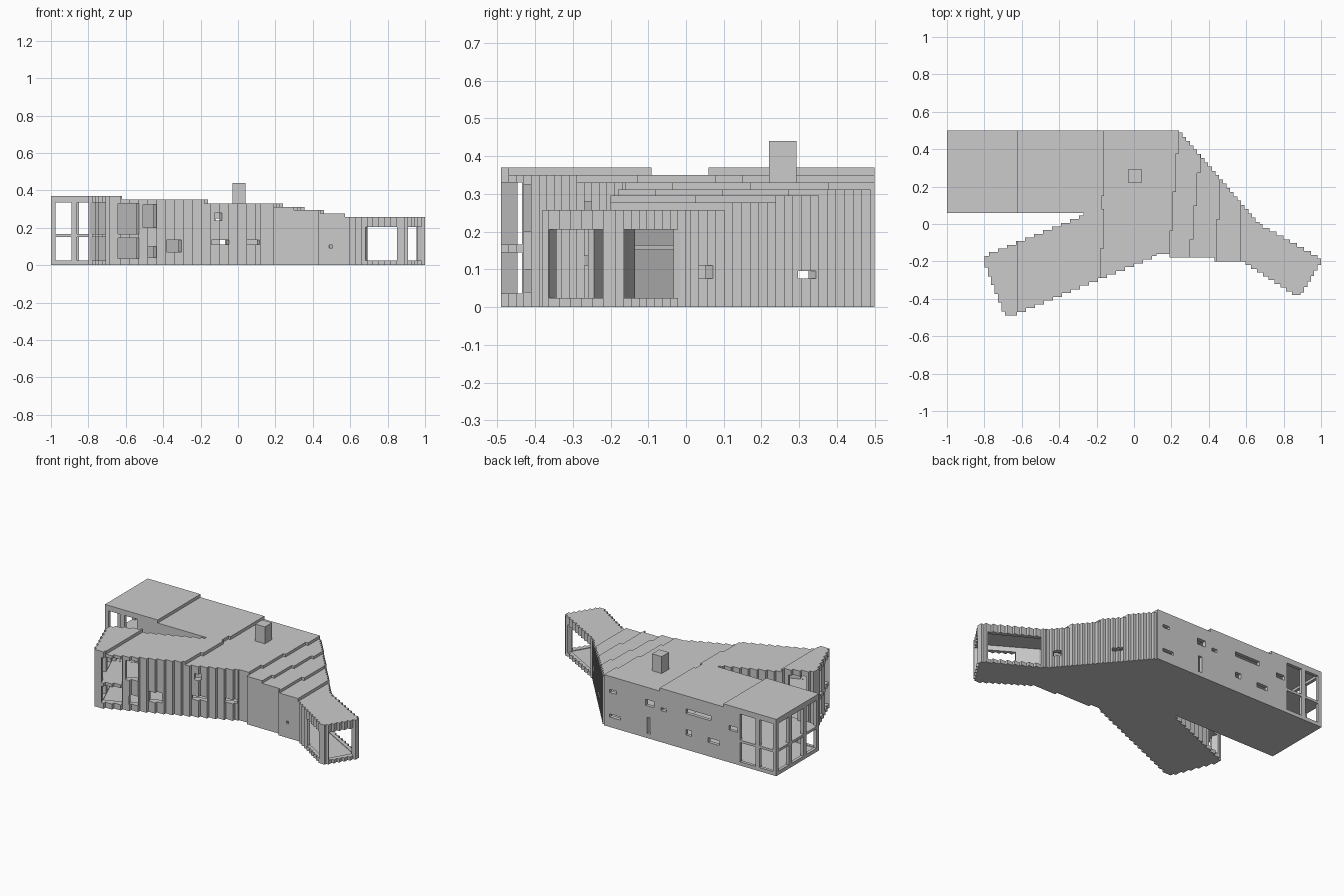
import bpy, bmesh, math

if "Cube" in bpy.data.objects:
    bpy.data.objects.remove(bpy.data.objects["Cube"])

STEP = 0.0196

def stairs(points, closed=False):
    """Turn slanted edges of a plan into small right-angled steps."""
    out = []
    ends = points[1:] + points[:1] if closed else points[1:]
    for (ax, ay), (bx, by) in zip(points, ends):
        dx, dy = bx - ax, by - ay
        n = round(min(abs(dx), abs(dy)) / STEP)
        out.append((ax, ay))
        for i in range(n):
            x, y = ax + dx * i / n, ay + dy * i / n
            sx, sy = dx / n, dy / n
            if abs(dx) >= abs(dy):
                out += [(x + sx / 2, y), (x + sx / 2, y + sy)]
            else:
                out += [(x, y + sy / 2), (x + sx, y + sy / 2)]
    if not closed:
        out.append(points[-1])
    return out

def add_prism(bm, plan, z0, z1):
    face = bm.faces.new([bm.verts.new((x, y, z0)) for x, y in plan])
    new = bmesh.ops.extrude_face_region(bm, geom=[face])["geom"]
    bmesh.ops.translate(bm, vec=(0, 0, z1 - z0),
                        verts=[v for v in new if isinstance(v, bmesh.types.BMVert)])

def make(name, prisms):
    bm = bmesh.new()
    for p in prisms:
        add_prism(bm, *p)
    bmesh.ops.recalc_face_normals(bm, faces=bm.faces[:])
    me = bpy.data.meshes.new(name)
    bm.to_mesh(me)
    bm.free()
    ob = bpy.data.objects.new(name, me)
    bpy.context.collection.objects.link(ob)
    return ob

def subtract(ob, cutter):
    m = ob.modifiers.new("cut", "BOOLEAN")
    m.operation, m.solver, m.object = "DIFFERENCE", "EXACT", cutter
    m.use_self = False
    bpy.context.view_layer.update()
    dg = bpy.context.evaluated_depsgraph_get()
    me = bpy.data.meshes.new_from_object(ob.evaluated_get(dg))
    ob.modifiers.clear()
    ob.data = me
    bpy.data.objects.remove(cutter)

# Plan of the outer walls and of the hollow inside
outline = [(-1, .5), (.24, .5), (.67, 0), (1, -.185), (1, -.205), (.89, -.38), (.86, -.38),
           (.58, -.2), (.43, -.2), (.43, -.18), (.19, -.18), (.19, -.16), (.12, -.16),
           (.12, -.17), (-.65, -.49), (-.69, -.49), (-.8, -.21), (-.8, -.17),
           (-.27, .045), (-.27, .06), (-1, .06)]
inside = [(-.98, .48), (.225, .475), (.645, -.015), (.965, -.195), (.872, -.352),
          (.57, -.172), (.2, -.15), (.11, -.135), (-.645, -.445), (-.665, -.445),
          (-.768, -.2), (-.24, .03), (-.24, .08), (-.98, .08)]
house = make("house_shell", [(stairs(outline, True), 0, .37)])
hollow = make("hollow", [(inside, .02, .35)])

# Roof terraces, each step lower towards the east
terraces = [
    ([(-.62, .6), (-.62, -.6)], .35),
    ([(-.16, .6), (-.16, .15), (-.175, .15), (-.175, .08), (-.16, .08), (-.16, -.13),
      (-.178, -.13), (-.178, -.6)], .33),
    ([(.24, .6), (.24, .48), (.19, -.14), (.19, -.6)], .312),
    ([(.355, .6), (.355, .36), (.30, -.17), (.30, -.6)], .295),
    ([(.46, .6), (.46, .24), (.44, -.19), (.44, -.6)], .277),
    ([(.572, .6), (.572, -.6)], .257),
]
for line, h in terraces:
    path = stairs(line) + [(1.5, -.6), (1.5, .6)]
    subtract(house, make("terrace_cut", [(path, h, 1)]))
    low = [(x - .02, y) for x, y in path]
    subtract(hollow, make("ceiling_cut", [(low, h - .02, 1)]))
subtract(house, hollow)

# Openings: each is a box set across one wall edge, measured along x (0) or y (1)
def opening(edge, axis, a, b, z0, z1, half=.05):
    p, q = edge
    L = math.hypot(q[0] - p[0], q[1] - p[1])
    ux, uy = (q[0] - p[0]) / L, (q[1] - p[1]) / L
    pts = []
    for v in (a, b):
        t = (v - p[axis]) / (q[axis] - p[axis])
        pts.append((p[0] + t * ux * L, p[1] + t * uy * L))
    nx, ny = -uy * half, ux * half
    (ax, ay), (bx, by) = pts
    return ([(ax + nx, ay + ny), (bx + nx, by + ny), (bx - nx, by - ny), (ax - nx, ay - ny)], z0, z1)

north = ((-1, .5), (.24, .5))
west = ((-1, .06), (-1, .5))
court = ((-1, .06), (-.27, .06))
southeast = ((.12, -.17), (-.67, -.49))
southwest_end = ((-.68, -.49), (-.8, -.19))
northwest = ((-.8, -.17), (-.27, .05))
south = ((.19, -.18), (.57, -.2))
east_front = ((.58, -.2), (.87, -.38))
east_end = ((.88, -.38), (1, -.195))
northeast = ((.24, .5), (.67, 0))
east_back = ((.67, 0), (1, -.19))

cuts = []
for z0, z1 in ((.024, .15), (.166, .335)):
    cuts += [opening(north, 0, a, b, z0, z1) for a, b in ((-.975, -.88), (-.85, -.74))]
    cuts += [opening(west, 1, a, b, z0, z1) for a, b in ((.085, .19), (.22, .34), (.37, .475))]
    cuts += [opening(court, 0, a, b, z0, z1, .035) for a, b in ((-.975, -.89), (-.86, -.77))]
    cuts += [opening(southwest_end, 1, a, b, z0, z1) for a, b in ((-.46, -.36), (-.33, -.23))]
    cuts += [opening(northwest, 0, -.76, -.66, z0, z1, .04)]
    cuts += [opening(southeast, 0, -.645, -.53, max(z0, .036), z1 - .005, .06)]
small = [
    (north, .15, .20, .225, .245), (north, .12, .20, .065, .085), (north, -.12, -.06, .21, .25),
    (north, -.095, -.07, .03, .135), (north, -.21, -.17, .205, .225), (north, -.53, -.35, .235, .265),
    (north, -.39, -.35, .095, .13), (north, -.59, -.51, .09, .12), (north, -.72, -.66, .21, .24),
    (southeast, -.49, -.44, .04, .10), (southeast, -.51, -.44, .2, .325),
    (southeast, -.38, -.305, .07, .135), (southeast, -.125, -.085, .24, .28),
    (southeast, -.14, -.05, .11, .135), (southeast, .045, .115, .11, .135),
    (northeast, .375, .415, .075, .095), (northeast, .61, .64, .075, .11),
    (east_front, .68, .855, .024, .205), (east_back, .69, .965, .024, .205),
]
cuts += [opening(e, 0, a, b, z0, z1) for e, a, b, z0, z1 in small]
cuts.append(opening(south, 0, .488, .505, .092, .109))
cuts.append(opening(east_end, 1, -.355, -.22, .024, .205))
for c in cuts:
    subtract(house, make("opening_cut", [c]))

# Upper floor inside the two western wings
make("upper_floor_west", [([(-.99, .49), (-.3, .49), (-.3, .07), (-.99, .07)], .15, .166)])
make("upper_floor_southwest", [([(-.675, -.46), (-.778, -.2), (-.3, .01), (-.2, -.28)], .151, .165)])

# Chimney
make("chimney", [([(-.03, .22), (.04, .22), (.04, .293), (-.03, .293)], .31, .44)])
